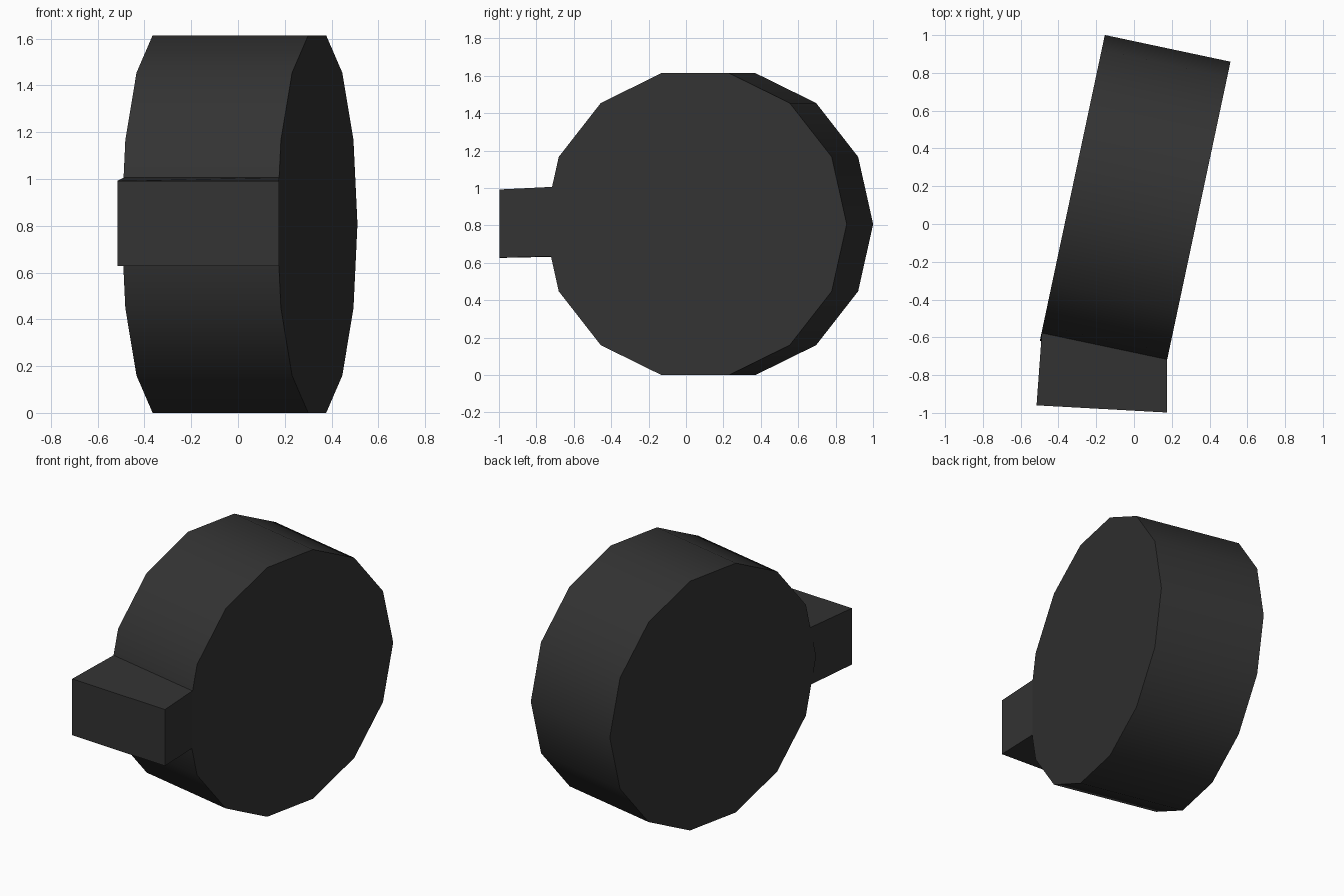
import bpy, bmesh, math
from mathutils import Vector, Matrix

if "Cube" in bpy.data.objects:
    bpy.data.objects.remove(bpy.data.objects["Cube"])

rubber = bpy.data.materials.new("charcoal")
rubber.diffuse_color = (0.033, 0.033, 0.033, 1)
rubber.use_nodes = True
rubber.node_tree.nodes["Principled BSDF"].inputs["Base Color"].default_value = rubber.diffuse_color


def add_object(name, bm):
    bmesh.ops.recalc_face_normals(bm, faces=bm.faces)
    mesh = bpy.data.meshes.new(name)
    bm.to_mesh(mesh)
    bm.free()
    mesh.materials.append(rubber)
    obj = bpy.data.objects.new(name, mesh)
    bpy.context.collection.objects.link(obj)
    bpy.ops.object.select_all(action='DESELECT')
    obj.select_set(True)
    bpy.context.view_layer.objects.active = obj
    bpy.ops.object.shade_smooth_by_angle(angle=math.radians(35))
    return obj


# Wheel: 14-sided drum, turned 12 degrees about z
SIDES, RADIUS, HALF_WIDTH = 14, 0.828, 0.34
centre = Vector((0.006, 0.12, 0.807))
turn = Matrix.Translation(centre) @ Matrix.Rotation(math.radians(-12), 4, 'Z')
bm = bmesh.new()
rings = []
for x in (-HALF_WIDTH, HALF_WIDTH):
    ring = []
    for i in range(SIDES):
        a = 2 * math.pi * i / SIDES
        ring.append(bm.verts.new(turn @ Vector((x, RADIUS * math.cos(a), RADIUS * math.sin(a)))))
    rings.append(ring)
    bm.faces.new(ring)
for i in range(SIDES):
    j = (i + 1) % SIDES
    bm.faces.new((rings[0][i], rings[0][j], rings[1][j], rings[1][i]))
add_object("wheel", bm)

# Steering arm block: slightly tapered box growing out of the wheel's front
bm = bmesh.new()
plan = [((0.175, -0.717), 0), ((0.175, -0.998), 1), ((-0.516, -0.96), 1), ((-0.488, -0.577), 0)]
heights = [(0.635, 1.006), (0.627, 0.992)]
low = [bm.verts.new((x, y, heights[k][0])) for (x, y), k in plan]
high = [bm.verts.new((x, y, heights[k][1])) for (x, y), k in plan]
bm.faces.new(low)
bm.faces.new(high)
for i in range(4):
    j = (i + 1) % 4
    bm.faces.new((low[i], low[j], high[j], high[i]))
add_object("front_block", bm)
